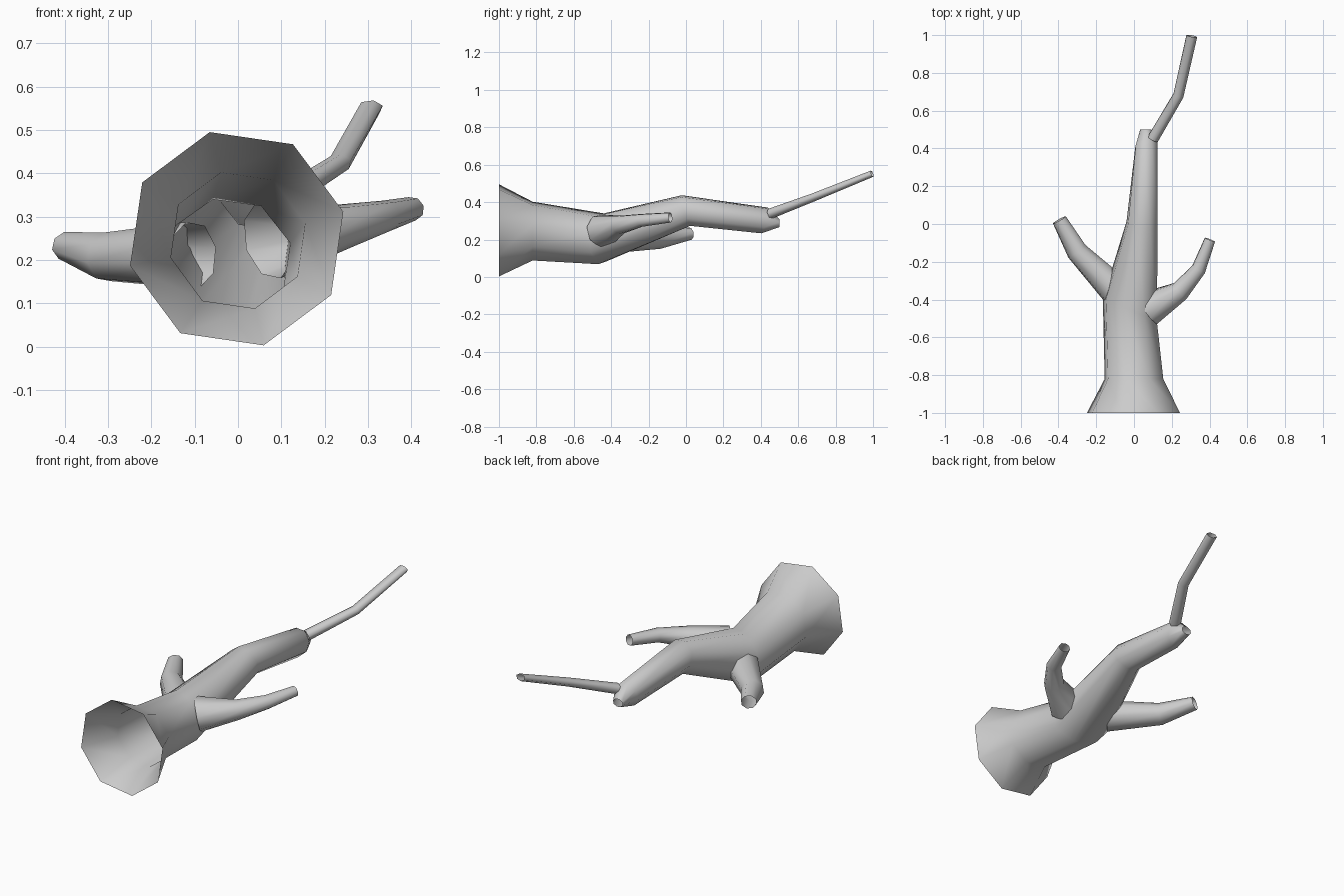
import bpy, bmesh, math
from mathutils import Vector

if "Cube" in bpy.data.objects:
    bpy.data.objects.remove(bpy.data.objects["Cube"])

UP = Vector((0, 0, 1))


def tube(name, rings, sides=8, phase=14.2):
    """Open lofted tube. Ring = (centre, side radius, height radius, facing or None)."""
    bm = bmesh.new()
    pts = [Vector(r[0]) for r in rings]
    loops = []
    for i, (c, ra, rb, facing) in enumerate(rings):
        if facing:
            d = Vector(facing)
        else:
            d = Vector((0, 0, 0))
            if i > 0:
                d += (pts[i] - pts[i - 1]).normalized()
            if i < len(pts) - 1:
                d += (pts[i + 1] - pts[i]).normalized()
        d.normalize()
        u = d.cross(UP).normalized()
        v = u.cross(d)
        loop = []
        for k in range(sides):
            a = math.radians(phase) + 2 * math.pi * k / sides
            loop.append(bm.verts.new(pts[i] + u * ra * math.cos(a) + v * rb * math.sin(a)))
        loops.append(loop)
    for a, b in zip(loops, loops[1:]):
        for k in range(sides):
            n = (k + 1) % sides
            bm.faces.new((a[k], a[n], b[n], b[k]))
    bmesh.ops.recalc_face_normals(bm, faces=bm.faces)
    me = bpy.data.meshes.new(name)
    bm.to_mesh(me)
    bm.free()
    me.shade_smooth()
    ob = bpy.data.objects.new(name, me)
    bpy.context.collection.objects.link(ob)
    return ob


# Trunk: flared foot, bent body and narrowed broken tip
tube("trunk", [
    ((-0.003, -1.0, 0.249), 0.254, 0.254, (0, 1, 0)),
    ((0.0, -0.82, 0.245), 0.16, 0.162, (0, 1, 0)),
    ((-0.022, -0.455, 0.204), 0.16, 0.14, (0.42, 1, 0.0)),
    ((0.043, 0.0, 0.355), 0.086, 0.088, (0.1, 1, 0.3)),
    ((0.065, 0.42, 0.302), 0.063, 0.074, (-0.2, 1, -0.3)),
    ((0.062, 0.50, 0.288), 0.03, 0.022, (0, 1, 0)),
])

# Side branches, open at both ends and rooted inside the trunk
tube("right_branch", [
    ((0.07, -0.45, 0.245), 0.098, 0.092, (1, 0.7, 0.25)),
    ((0.245, -0.355, 0.278), 0.055, 0.052, None),
    ((0.342, -0.24, 0.302), 0.04, 0.036, None),
    ((0.402, -0.083, 0.318), 0.03, 0.028, None),
])
tube("left_branch", [
    ((-0.105, -0.345, 0.21), 0.085, 0.08, (-0.75, 0.65, 0)),
    ((-0.302, -0.145, 0.207), 0.058, 0.058, None),
    ((-0.395, 0.022, 0.232), 0.04, 0.034, None),
])

# Thin twig growing from the tip
tube("tip_twig", [
    ((0.1, 0.45, 0.338), 0.031, 0.028, None),
    ((0.235, 0.68, 0.425), 0.029, 0.022, None),
    ((0.306, 0.995, 0.552), 0.03, 0.018, (0.2, 1, 0.3)),
], sides=6)
